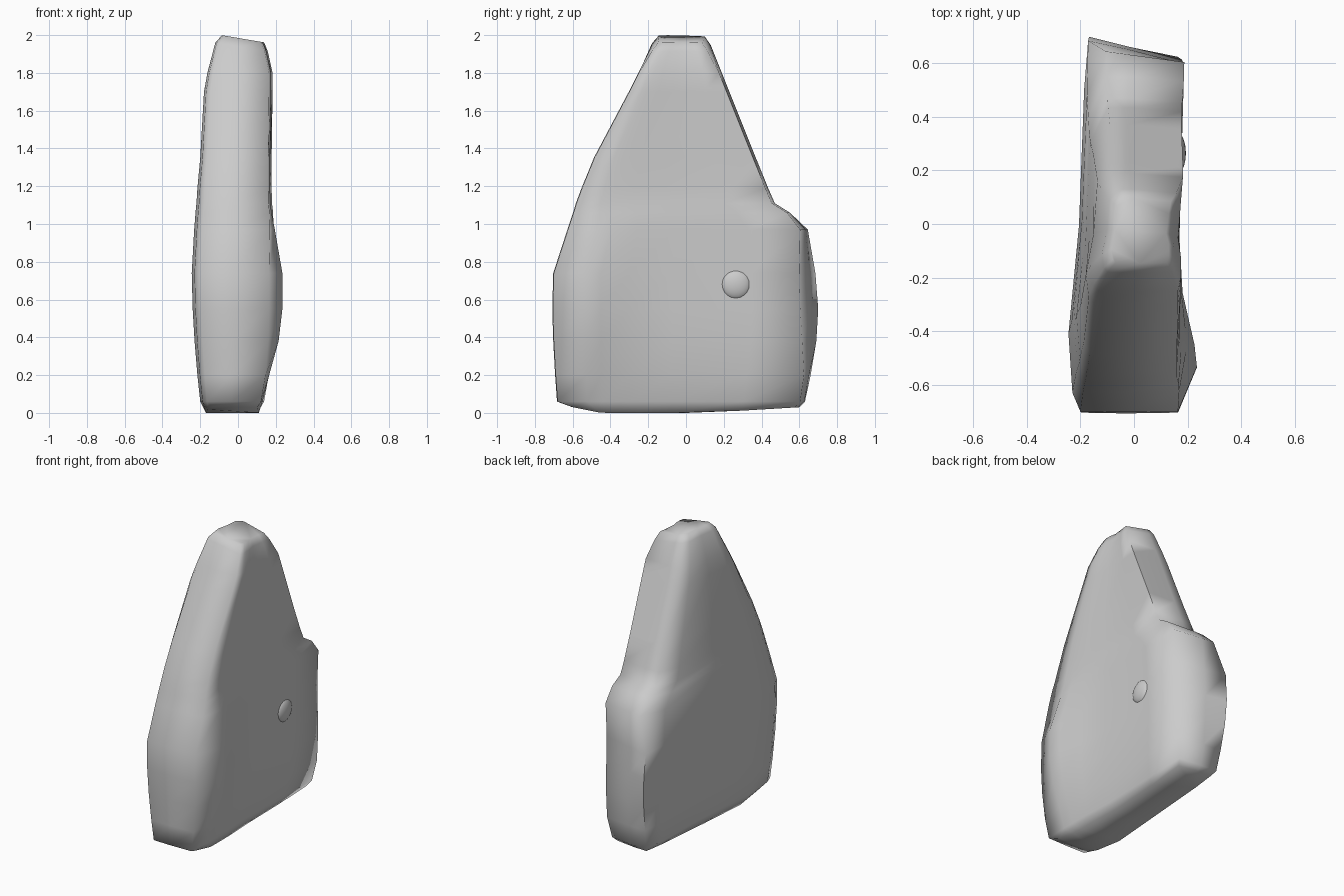
import bpy, bmesh, math

# Slab cross-sections: z, front y, back y, left x, right x, right bulge, back slant
ROWS = [
    (0.00, -0.60, 0.60, -0.17, 0.11, 0.00, 0.01),
    (0.06, -0.68, 0.63, -0.20, 0.13, 0.00, 0.01),
    (0.20, -0.69, 0.66, -0.215, 0.155, 0.01, 0.02),
    (0.38, -0.70, 0.69, -0.23, 0.17, 0.045, 0.06),
    (0.55, -0.705, 0.70, -0.24, 0.175, 0.06, 0.08),
    (0.74, -0.70, 0.685, -0.245, 0.175, 0.06, 0.07),
    (0.97, -0.625, 0.645, -0.232, 0.18, 0.015, 0.025),
    (1.06, -0.595, 0.55, -0.225, 0.178, 0.00, 0.00),
    (1.11, -0.58, 0.47, -0.22, 0.172, 0.00, 0.00),
    (1.19, -0.55, 0.435, -0.215, 0.17, 0.00, 0.00),
    (1.35, -0.485, 0.37, -0.20, 0.17, 0.00, 0.00),
    (1.70, -0.30, 0.23, -0.18, 0.175, 0.00, 0.00),
    (1.80, -0.25, 0.19, -0.162, 0.175, 0.00, 0.00),
    (1.94, -0.18, 0.13, -0.12, 0.15, 0.00, 0.00),
    (1.985, -0.145, 0.10, -0.085, 0.13, 0.00, 0.00),
]


def section(z, f, b, l, r, bulge, slant):
    d = b - f
    back_left = 0.70 if z < 0.9 else 0.45    # upper back is more rounded
    pts = [
        (l * 0.82, f), ((l + r) / 2, f - 0.003), (r * 0.94, f),
        (r + bulge, f + 0.12 * d), (r + bulge * 0.85, f + 0.18 * d),
        (r + bulge * 0.1, f + 0.29 * d),
        (r - 0.01, f + 0.45 * d), (r, f + 0.75 * d),
        (r + 0.008, b - slant - 0.015), (l * 0.1, b - slant * 0.45), (l * back_left, b),
        (l * 0.76, b - 0.13 * d), (l * 0.84, f + 0.5 * d),
        (l, f + 0.21 * d), (l * 0.94, f + 0.05 * d),
    ]
    out = []
    for x, y in pts:
        h = z
        if z == 0:
            h += 0.06 * max(0, y - 0.1) + 0.2 * max(0, -0.45 - y)   # base lifts at both ends
        if z > 1.9:
            h -= 0.17 * x                    # tip slopes down to the right
        out.append((x, y, h))
    return out


# Main rock slab
bm = bmesh.new()
rings = [[bm.verts.new(p) for p in section(*row)] for row in ROWS]
n = len(rings[0])
for a, b in zip(rings, rings[1:]):
    for i in range(n):
        j = (i + 1) % n
        bm.faces.new((a[i], a[j], b[j], b[i]))
bm.faces.new(rings[0][::-1])
bm.faces.new(rings[-1])
bmesh.ops.triangulate(bm, faces=[f for f in bm.faces if len(f.verts) > 4])
bmesh.ops.recalc_face_normals(bm, faces=bm.faces[:])
mesh = bpy.data.meshes.new("rock_slab")
bm.to_mesh(mesh)
bm.free()
slab = bpy.data.objects.new("rock_slab", mesh)
bpy.context.collection.objects.link(slab)

# Shallow bump on the right side
bpy.ops.mesh.primitive_ico_sphere_add(subdivisions=3, radius=1, location=(0.158, 0.265, 0.68))
bump = bpy.context.object
bump.name = "side_bump"
bump.scale = (0.036, 0.08, 0.08)

# Soft shading: only very sharp corners stay creased
for ob in (slab, bump):
    bpy.ops.object.select_all(action='DESELECT')
    ob.select_set(True)
    bpy.context.view_layer.objects.active = ob
    bpy.ops.object.shade_smooth_by_angle(angle=math.radians(88))
